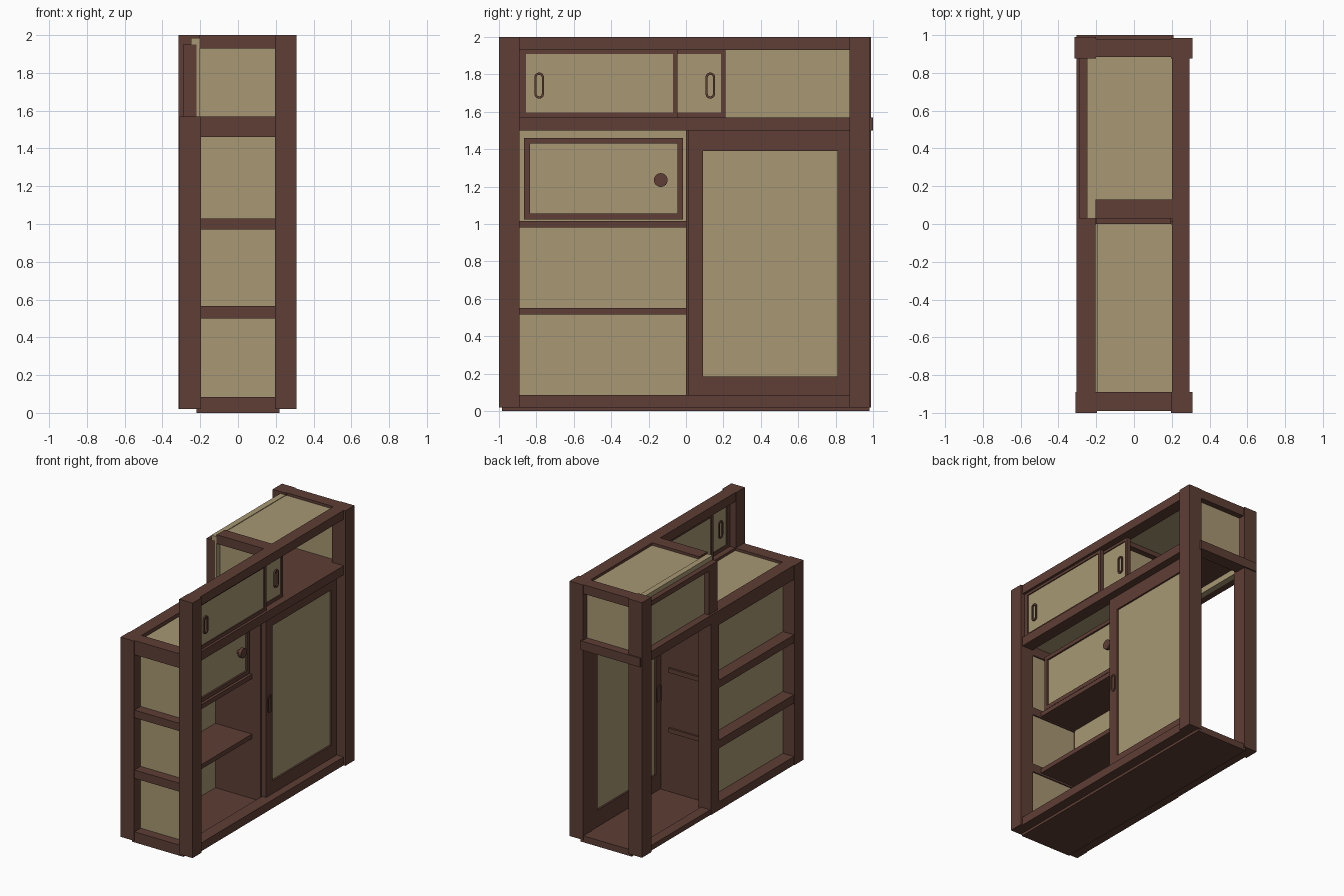
import bpy, bmesh, math

if "Cube" in bpy.data.objects:
    bpy.data.objects.remove(bpy.data.objects["Cube"])


def material(name, rgb):
    m = bpy.data.materials.new(name)
    m.diffuse_color = (*rgb, 1)
    m.use_nodes = True
    m.node_tree.nodes["Principled BSDF"].inputs["Base Color"].default_value = m.diffuse_color
    return m


WOOD = material("dark brown wood", (0.112, 0.049, 0.035))
PAPER = material("beige panel", (0.392, 0.314, 0.172))


def finish(name, bm, mat):
    bmesh.ops.recalc_face_normals(bm, faces=bm.faces)
    me = bpy.data.meshes.new(name)
    bm.to_mesh(me)
    bm.free()
    me.materials.append(mat)
    ob = bpy.data.objects.new(name, me)
    bpy.context.collection.objects.link(ob)
    return ob


def box(name, x, y, z, mat=WOOD):
    """Box from (min, max) ranges on each axis."""
    bm = bmesh.new()
    bmesh.ops.create_cube(bm, size=1)
    for v in bm.verts:
        v.co = [r[0] + (c + 0.5) * (r[1] - r[0]) for r, c in zip((x, y, z), v.co)]
    return finish(name, bm, mat)


def framed_door(name, x, y, z, left, right, bottom, top):
    """Door in the y-z plane: two stiles, two rails and a thin panel."""
    (y0, y1), (z0, z1) = y, z
    box(name + "_front_stile", x, (y0, y0 + left), z)
    box(name + "_back_stile", x, (y1 - right, y1), z)
    inner = (y0 + left, y1 - right)
    box(name + "_bottom_rail", x, inner, (z0, z0 + bottom))
    box(name + "_top_rail", x, inner, (z1 - top, z1))
    mid = (x[0] + x[1]) / 2
    box(name + "_panel", (mid - 0.007, mid + 0.007), inner, (z0 + bottom, z1 - top), PAPER)


def oval_handle(name, x, y, z, height=0.14, outer=0.026, inner=0.014):
    """Flat oval ring in the y-z plane."""
    bm = bmesh.new()
    straight = height / 2 - outer
    n = 16
    loops = []
    for xx, r in ((x[0], outer), (x[1], outer), (x[1], inner), (x[0], inner)):
        loop = []
        for i in range(n):
            a = math.pi * i / (n // 2 - 1) if i < n // 2 else math.pi * (i - 1) / (n // 2 - 1)
            s = straight if i < n // 2 else -straight
            loop.append(bm.verts.new((xx, y + r * math.cos(a), z + s + r * math.sin(a))))
        loops.append(loop)
    for a, b in zip(loops, loops[1:] + loops[:1]):
        for i in range(n):
            j = (i + 1) % n
            bm.faces.new((a[i], a[j], b[j], b[i]))
    finish(name, bm, WOOD)


IN = (-0.195, 0.2)          # clear width between the posts

# corner posts and the middle post
box("front_right_post", (0.195, 0.31), (-1.0, -0.89), (0.02, 2.0))
box("back_right_post", (0.195, 0.31), (0.875, 0.985), (0.02, 2.0))
box("front_left_post", (-0.31, -0.195), (-1.0, -0.89), (0.02, 1.57))
box("back_left_post", (-0.315, -0.2), (0.875, 0.99), (0.02, 2.0))
box("middle_post", (-0.305, -0.2), (0.03, 0.13), (0.02, 1.57))
box("upper_middle_post", (-0.29, -0.22), (0.03, 0.13), (1.57, 1.95))

# base
box("floor", (-0.22, 0.22), (-0.985, 0.98), (0.0, 0.05))

# long rails on the right side
for name, z in (("bottom", (0.02, 0.085)), ("middle", (1.5, 1.57)), ("top", (1.93, 2.0))):
    box("right_%s_rail" % name, (0.2, 0.295), (-0.89, 0.875), z)

# rails of the front and left sides, with their panels between them
rails = [(0.02, 0.085), (0.5, 0.565), (0.97, 1.03), (1.46, 1.57)]
for i, z in enumerate(rails):
    box("front_rail_%d" % i, IN, (-0.99, -0.89), z)
    box("left_rail_%d" % i, (-0.305, -0.205), (-0.89, 0.03), z)
box("front_panel", IN, (-0.915, -0.9), (0.05, 1.54), PAPER)
box("left_panel", (-0.21, -0.195), (-0.89, 0.0), (0.05, 1.54), PAPER)
box("low_top_panel", IN, (-0.89, 0.0), (1.53, 1.55), PAPER)
box("left_back_sill", (-0.3, -0.22), (0.13, 0.875), (0.02, 0.06))

# centre partition, shelves and the ledges where they pass through
box("partition", (-0.2, 0.195), (0.0, 0.03), (0.05, 1.57))
for i, z in enumerate(((0.515, 0.55), (0.98, 1.015))):
    box("shelf_%d" % i, (-0.195, 0.12), (-0.89, 0.045), z)

# upper box: floor, beams and panels
box("upper_floor", (-0.205, 0.2), (0.03, 0.9), (1.545, 1.57))
box("upper_left_rail", (-0.305, -0.25), (0.13, 0.875), (1.5, 1.57))
box("upper_left_top_rail", (-0.29, -0.25), (0.13, 0.875), (1.91, 1.95))
box("upper_left_panel", (-0.25, -0.205), (0.03, 0.88), (1.5, 1.985), PAPER)
box("upper_cross_beam", (-0.205, 0.2), (0.03, 0.13), (1.93, 2.0))
box("upper_cross_sill", (-0.205, 0.2), (0.03, 0.13), (1.5, 1.57))
box("upper_front_panel", (-0.205, 0.2), (0.07, 0.085), (1.57, 1.93), PAPER)
box("upper_top_panel", (-0.22, 0.2), (0.13, 0.885), (1.965, 1.98), PAPER)
box("back_top_beam", (-0.2, 0.2), (0.885, 0.98), (1.93, 2.0))
box("back_lower_beam", (-0.305, 0.21), (0.9, 1.0), (1.5, 1.57))
box("upper_back_panel", (-0.2, 0.2), (0.92, 0.935), (1.57, 1.93), PAPER)

# large sliding door
framed_door("large_sliding_door", (0.195, 0.235), (0.01, 0.875), (0.08, 1.5),
            0.08, 0.065, 0.105, 0.11)
oval_handle("large_door_handle", (0.19, 0.242), 0.05, 0.8)

# pair of small sliding doors, one slid behind the other
framed_door("upper_outer_door", (0.245, 0.275), (-0.89, -0.045), (1.565, 1.935),
            0.035, 0.025, 0.03, 0.025)
framed_door("upper_inner_door", (0.21, 0.24), (-0.635, 0.21), (1.565, 1.935),
            0.025, 0.022, 0.03, 0.025)
oval_handle("upper_outer_handle", (0.247, 0.278), -0.785, 1.74)
oval_handle("upper_inner_handle", (0.212, 0.243), 0.13, 1.74)

# cabinet door with round knob
framed_door("cabinet_door", (0.07, 0.11), (-0.865, -0.015), (1.025, 1.46),
            0.03, 0.03, 0.03, 0.03)
for name, r, x0, x1 in (("knob_stem", 0.018, 0.09, 0.125), ("knob", 0.037, 0.12, 0.145)):
    bpy.ops.mesh.primitive_cylinder_add(vertices=16, radius=r, depth=x1 - x0,
                                        location=((x0 + x1) / 2, -0.135, 1.235),
                                        rotation=(0, math.pi / 2, 0))
    ob = bpy.context.object
    ob.name = name
    ob.data.materials.append(WOOD)
    bpy.ops.object.shade_smooth_by_angle()
